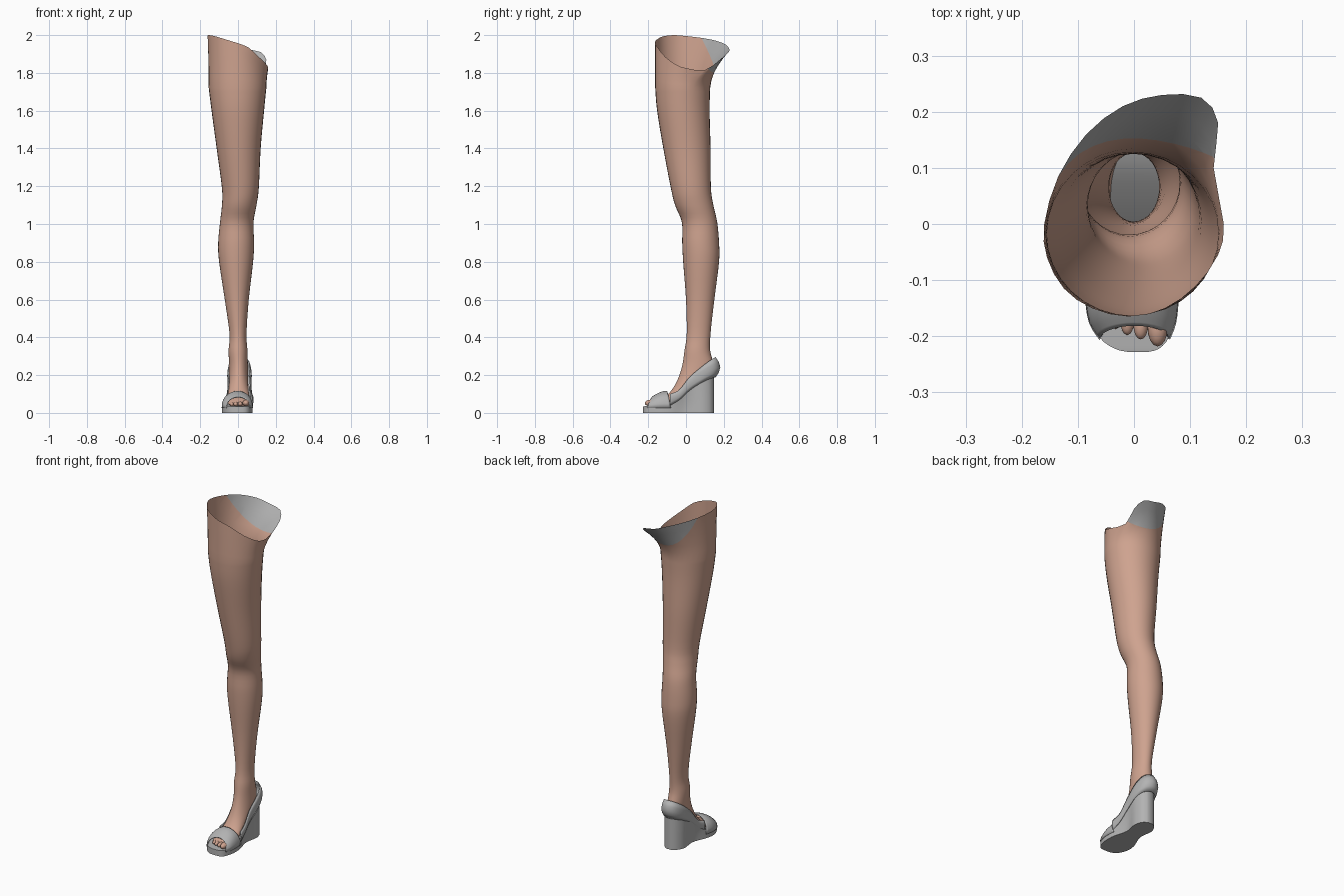
import bpy, bmesh, math
from mathutils import Vector

if "Cube" in bpy.data.objects:
    bpy.data.objects.remove(bpy.data.objects["Cube"])


def material(name, rgb):
    m = bpy.data.materials.new(name)
    m.diffuse_color = (*rgb, 1)
    m.use_nodes = True
    m.node_tree.nodes["Principled BSDF"].inputs["Base Color"].default_value = m.diffuse_color
    return m


SKIN = material("skin", (0.62, 0.365, 0.275))
GREY = material("shoe_grey", (0.45, 0.45, 0.45))


def spline(pts, n, closed=False):
    """Catmull-Rom resampling, n steps per span."""
    P = [Vector(p) for p in pts]
    k = len(P)
    out = []
    for i in range(k if closed else k - 1):
        if closed:
            a, b, c, d = (P[(i + j) % k] for j in (-1, 0, 1, 2))
        else:
            a, b, c, d = P[max(i - 1, 0)], P[i], P[i + 1], P[min(i + 2, k - 1)]
        for s in range(n):
            t = s / n
            out.append(0.5 * (2 * b + (c - a) * t + (2 * a - 5 * b + 4 * c - d) * t * t
                              + (3 * b - a - 3 * c + d) * t ** 3))
    if not closed:
        out.append(P[-1])
    return out


def finish(bm, name, mats, angle=40):
    bmesh.ops.recalc_face_normals(bm, faces=bm.faces[:])
    me = bpy.data.meshes.new(name)
    bm.to_mesh(me)
    bm.free()
    ob = bpy.data.objects.new(name, me)
    bpy.context.collection.objects.link(ob)
    for m in mats:
        me.materials.append(m)
    bpy.ops.object.select_all(action='DESELECT')
    ob.select_set(True)
    bpy.context.view_layer.objects.active = ob
    bpy.ops.object.shade_smooth_by_angle(angle=math.radians(angle))
    return ob


def loft(rows, closed=True, cap_start=False, cap_end=False):
    bm = bmesh.new()
    V = [[bm.verts.new(p) for p in r] for r in rows]
    n = len(V[0])
    for a, b in zip(V, V[1:]):
        for j in range(n if closed else n - 1):
            k = (j + 1) % n
            bm.faces.new((a[j], a[k], b[k], b[j]))
    if cap_start:
        bm.faces.new(V[0])
    if cap_end:
        bm.faces.new(V[-1])
    return bm


def thicken(ob, t):
    s = ob.modifiers.new("thickness", 'SOLIDIFY')
    s.thickness = t
    s.offset = 0


# ---- leg: rings given as xmin, xmax, front y, front z, back y, back z
SEG = 32
leg_rings = [
    (-0.045, 0.060, -0.175, 0.055, -0.170, 0.033),
    (-0.060, 0.066, -0.140, 0.080, -0.120, 0.038),
    (-0.056, 0.062, -0.095, 0.100, -0.050, 0.055),
    (-0.050, 0.055, -0.060, 0.145, 0.040, 0.115),
    (-0.048, 0.054, -0.035, 0.200, 0.125, 0.180),
    (-0.047, 0.052, -0.018, 0.260, 0.146, 0.250),
    (-0.050, 0.050, -0.008, 0.330, 0.128, 0.330),
    (-0.045, 0.045, 0.004, 0.420, 0.130, 0.420),
    (-0.070, 0.057, 0.000, 0.600, 0.150, 0.600),
    (-0.100, 0.080, -0.015, 0.800, 0.175, 0.800),
    (-0.105, 0.085, -0.020, 0.900, 0.175, 0.900),
    (-0.095, 0.082, -0.022, 1.010, 0.165, 1.010),
    (-0.085, 0.098, -0.058, 1.100, 0.145, 1.100),
    (-0.085, 0.110, -0.080, 1.190, 0.132, 1.190),
    (-0.113, 0.120, -0.120, 1.400, 0.130, 1.400),
    (-0.140, 0.138, -0.153, 1.600, 0.125, 1.600),
    (-0.155, 0.150, -0.163, 1.720, 0.128, 1.720),
]
# slanted hip opening, counter-clockwise from the right side
rim = spline([
    (0.16, 0, 1.825), (0.142, 0.10, 1.815), (0.15, 0.18, 1.87), (0.12, 0.225, 1.91),
    (0.05, 0.23, 1.925), (-0.02, 0.21, 1.95), (-0.085, 0.16, 1.97), (-0.135, 0.085, 1.985),
    (-0.16, 0, 1.995), (-0.155, -0.06, 2.0), (-0.125, -0.115, 1.995), (-0.075, -0.15, 1.98),
    (-0.01, -0.165, 1.96), (0.055, -0.15, 1.935), (0.11, -0.11, 1.885), (0.15, -0.055, 1.845),
], SEG // 16, closed=True)


def ring(r):
    x0, x1, fy, fz, by, bz = r
    pts = []
    for i in range(SEG):
        a = math.tau * i / SEG
        c, s = math.cos(a), math.sin(a)
        pts.append(Vector(((x0 + x1) / 2 + (x1 - x0) / 2 * c,
                           (fy + by) / 2 + (by - fy) / 2 * s,
                           (fz + bz) / 2 + (bz - fz) / 2 * s)))
    return pts


control = [ring(r) for r in leg_rings]
columns = [spline([row[j] for row in control], 4) for j in range(SEG)]
rows = [list(r) for r in zip(*columns)]
base = rows[-1]
for t in (0.2, 0.4, 0.6, 0.8, 1.0):           # flare into the hip opening
    rows.append([Vector((*(p.xy.lerp(q.xy, t ** 1.7)), p.z + (q.z - p.z) * t))
                 for p, q in zip(base, rim)])
bm = loft(rows, cap_start=True)
# grey garment edge at the back of the hip, cut along a slanted plane
normal, origin = Vector((0.364, 1.76, 1.0)), Vector((0, 0, 2.08))
bmesh.ops.bisect_plane(bm, geom=bm.verts[:] + bm.edges[:] + bm.faces[:],
                       plane_co=origin, plane_no=normal)
for f in bm.faces:
    f.material_index = int((f.calc_center_median() - origin).dot(normal) > 0)
finish(bm, "leg", [SKIN, GREY], 60)

# ---- toes
for i, (x, y, r) in enumerate([(0.042, -0.196, 0.018), (0.012, -0.193, 0.013),
                               (-0.012, -0.187, 0.012), (-0.033, -0.178, 0.011)]):
    bm = bmesh.new()
    bmesh.ops.create_uvsphere(bm, u_segments=16, v_segments=10, radius=r)
    for v in bm.verts:
        v.co = Vector((v.co.x + x, v.co.y * 1.9 + y + 0.012, v.co.z + 0.034 + r))
    finish(bm, f"toe_{i + 1}", [SKIN], 60)

# ---- wedge sole: stations y, xmin, xmax, top z
stations = spline([
    (-0.228, -0.010, 0.025, 0.034), (-0.222, -0.035, 0.045, 0.035), (-0.200, -0.063, 0.063, 0.036),
    (-0.150, -0.083, 0.075, 0.038), (-0.100, -0.080, 0.075, 0.045), (-0.040, -0.062, 0.066, 0.075),
    (0.030, -0.052, 0.062, 0.135), (0.090, -0.050, 0.064, 0.180), (0.130, -0.030, 0.050, 0.200),
    (0.148, -0.005, 0.025, 0.205)], 3)


def sole_section(s):
    y, a, b, z = s
    arch = 0.012 * max(0, 1 - abs(y) / 0.07)   # waist under the arch
    return [(a, y, z), (a + arch, y, z * 0.5), (a + arch, y, 0),
            (b - arch, y, 0), (b - arch, y, z * 0.5), (b, y, z)]


finish(loft([sole_section(s) for s in stations], cap_start=True, cap_end=True),
       "wedge_sole", [GREY])

# ---- open-toe vamp: arches y at base, y at crown, xmin, xmax, crown z
arches = spline([(-0.205, -0.180, -0.060, 0.062, 0.083), (-0.175, -0.155, -0.078, 0.073, 0.098),
                 (-0.130, -0.125, -0.084, 0.077, 0.111), (-0.080, -0.100, -0.075, 0.074, 0.114)], 3)
vamp = []
for yb, yc, a, b, z in arches:
    row = []
    for i in range(17):
        t = math.pi * i / 16
        c, s = math.cos(t), math.sin(t)
        row.append(((a + b) / 2 + (b - a) / 2 * c, yb + (yc - yb) * s,
                    0.025 + (z - 0.025) * s ** 0.8))
    vamp.append(row)
thicken(finish(loft(vamp, closed=False), "vamp", [GREY], 60), 0.005)

# ---- heel counter: path x, y, bottom z, top z, running around the heel
side = [(0.066, -0.085, 0.040, 0.100), (0.059, -0.035, 0.070, 0.122), (0.055, 0.020, 0.120, 0.190),
        (0.056, 0.090, 0.165, 0.250), (0.038, 0.137, 0.185, 0.284)]
path = side + [(0, 0.155, 0.190, 0.294)] + [(-x, y, b, t) for x, y, b, t in reversed(side)]
counter = [[], [], [], [], []]
for x, y, b, t in spline(path, 4):
    back = max(0, (y - 0.05) / 0.105)
    for k in range(5):
        h = k / 4
        bulge = math.sin(math.pi * h)
        counter[k].append((0.008 + x * (1 + 0.1 * bulge), y + 0.024 * bulge * back,
                           b + (t - b) * h))
thicken(finish(loft(counter, closed=False), "heel_counter", [GREY], 60), 0.005)
